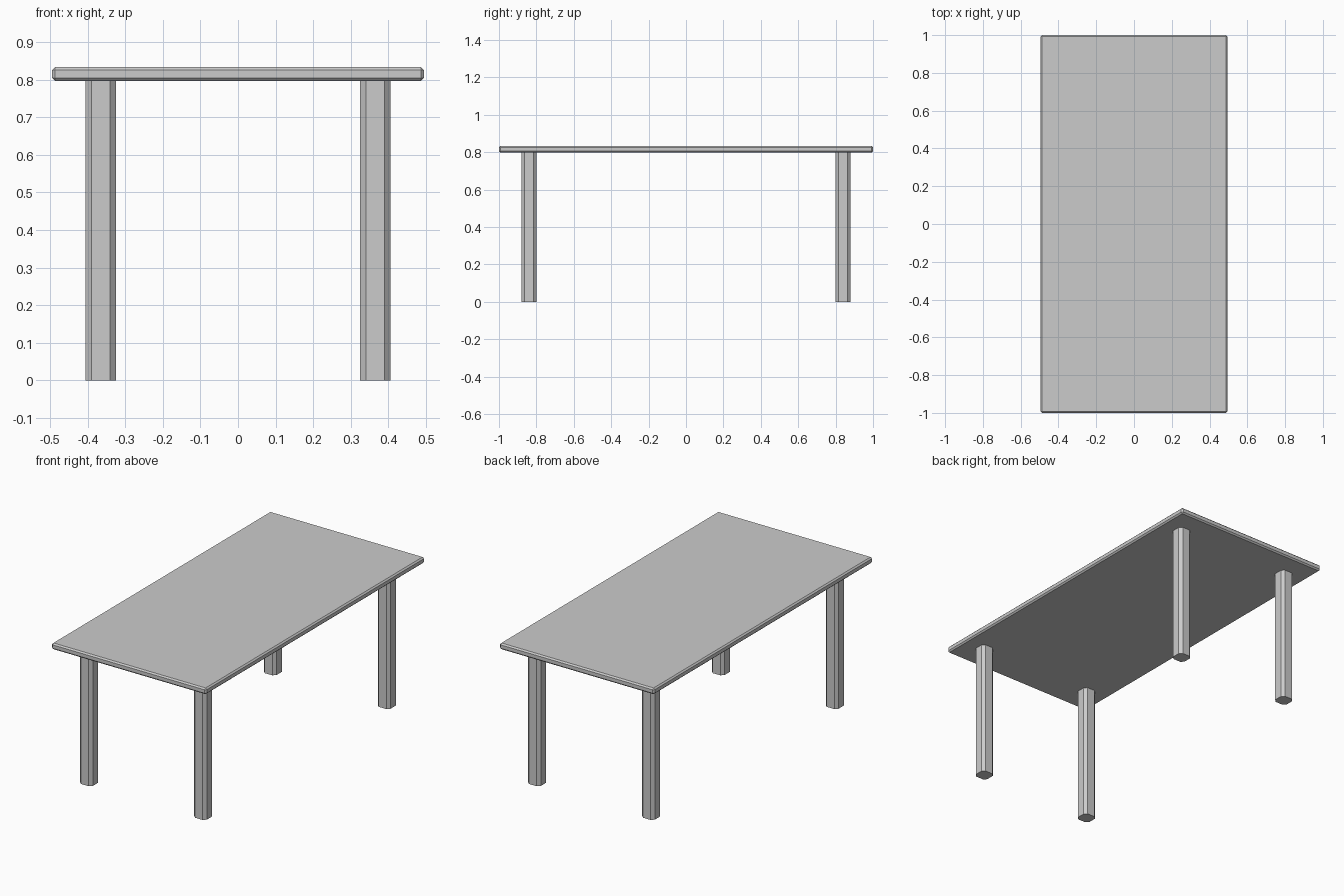
import bpy

# Remove the default cube
cube = bpy.data.objects.get("Cube")
if cube:
    bpy.data.objects.remove(cube, do_unlink=True)

# Single grey colour
grey = bpy.data.materials.new("light_grey")
grey.use_nodes = True
colour = (0.6, 0.6, 0.6, 1.0)
grey.diffuse_color = colour
grey.node_tree.nodes["Principled BSDF"].inputs["Base Color"].default_value = colour


def chamfered_box(name, size, centre, chamfer, upright_only=False):
    """Flat-shaded box with chamfered edges, or only its upright edges."""
    bpy.ops.mesh.primitive_cube_add(size=1, location=centre)
    box = bpy.context.object
    box.name = name
    box.data.name = name
    for vert in box.data.vertices:
        vert.co = [c * s for c, s in zip(vert.co, size)]
    box.data.materials.append(grey)

    bevel = box.modifiers.new("chamfer", 'BEVEL')
    bevel.width = chamfer
    bevel.segments = 1
    if upright_only:
        bevel.limit_method = 'WEIGHT'
        weights = box.data.attributes.new("bevel_weight_edge", 'FLOAT', 'EDGE')
        for edge in box.data.edges:
            a, b = (box.data.vertices[i].co for i in edge.vertices)
            weights.data[edge.index].value = float(abs(a.z - b.z) > 0.1)
    else:
        bevel.limit_method = 'NONE'
    return box


# Table top, chamfered on every edge
underside, thickness = 0.797, 0.036
chamfered_box("table_top", (0.99, 2.0, thickness),
              (0, 0, underside + thickness / 2), 0.008)

# Four legs with chamfered corners and flat ends
for side, x in (("left", 0.365), ("right", -0.365)):
    for end, y in (("front", -0.84), ("back", 0.84)):
        chamfered_box(f"{end}_{side}_leg", (0.081, 0.08, underside),
                      (x, y, underside / 2), 0.016, upright_only=True)
